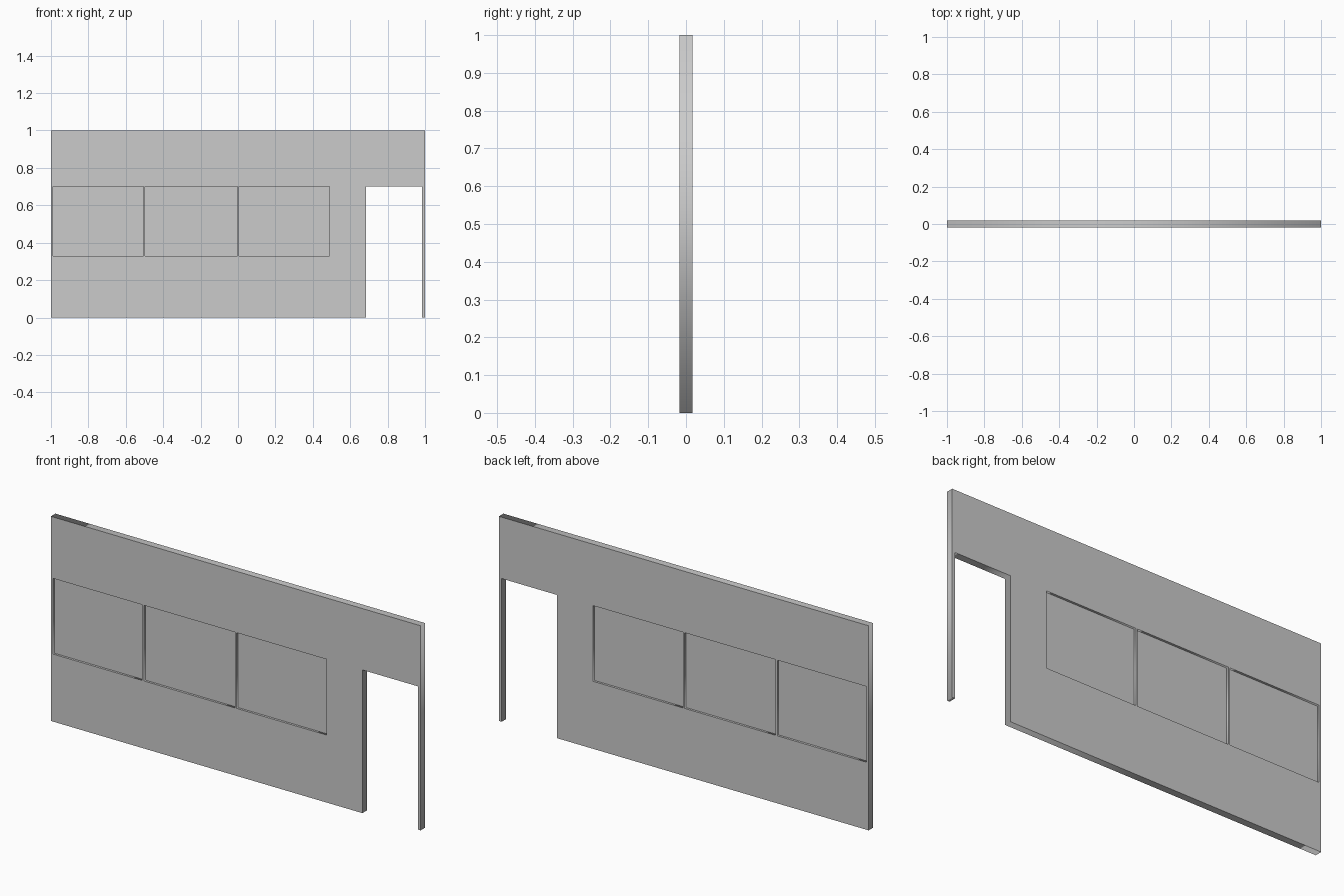
import bpy
from math import radians

if "Cube" in bpy.data.objects:
    bpy.data.objects.remove(bpy.data.objects["Cube"])

THICK = 0.035
PANE_THICK = 0.013
SILL, HEAD = 0.33, 0.70
WINDOWS = [(-0.988, -0.506), (-0.497, -0.004), (0.005, 0.490)]


def slab(name, loops, thickness):
    """Extrude flat x-z outlines (inner loops become holes), centred on y = 0."""
    curve = bpy.data.curves.new(name, 'CURVE')
    curve.dimensions = '2D'
    curve.fill_mode = 'BOTH'
    curve.extrude = thickness / 2
    for pts in loops:
        spline = curve.splines.new('POLY')
        spline.points.add(len(pts) - 1)
        for p, (x, z) in zip(spline.points, pts):
            p.co = (x, z, 0, 1)
        spline.use_cyclic_u = True
    obj = bpy.data.objects.new(name, curve)
    bpy.context.collection.objects.link(obj)
    obj.rotation_euler.x = radians(90)
    bpy.ops.object.select_all(action='DESELECT')
    obj.select_set(True)
    bpy.context.view_layer.objects.active = obj
    bpy.ops.object.convert(target='MESH')
    return bpy.context.object


def rect(x0, x1):
    return [(x0, SILL), (x1, SILL), (x1, HEAD), (x0, HEAD)]


# Wall with doorway notch and three window openings
outline = [(-1, 0), (0.685, 0), (0.685, 0.70), (0.985, 0.70),
           (0.985, 0), (1, 0), (1, 1), (-1, 1)]
slab("wall", [outline] + [rect(*w) for w in WINDOWS], THICK)

# Thin panes set in the middle of the openings
for i, w in enumerate(WINDOWS, 1):
    slab(f"window_pane_{i}", [rect(*w)], PANE_THICK)
